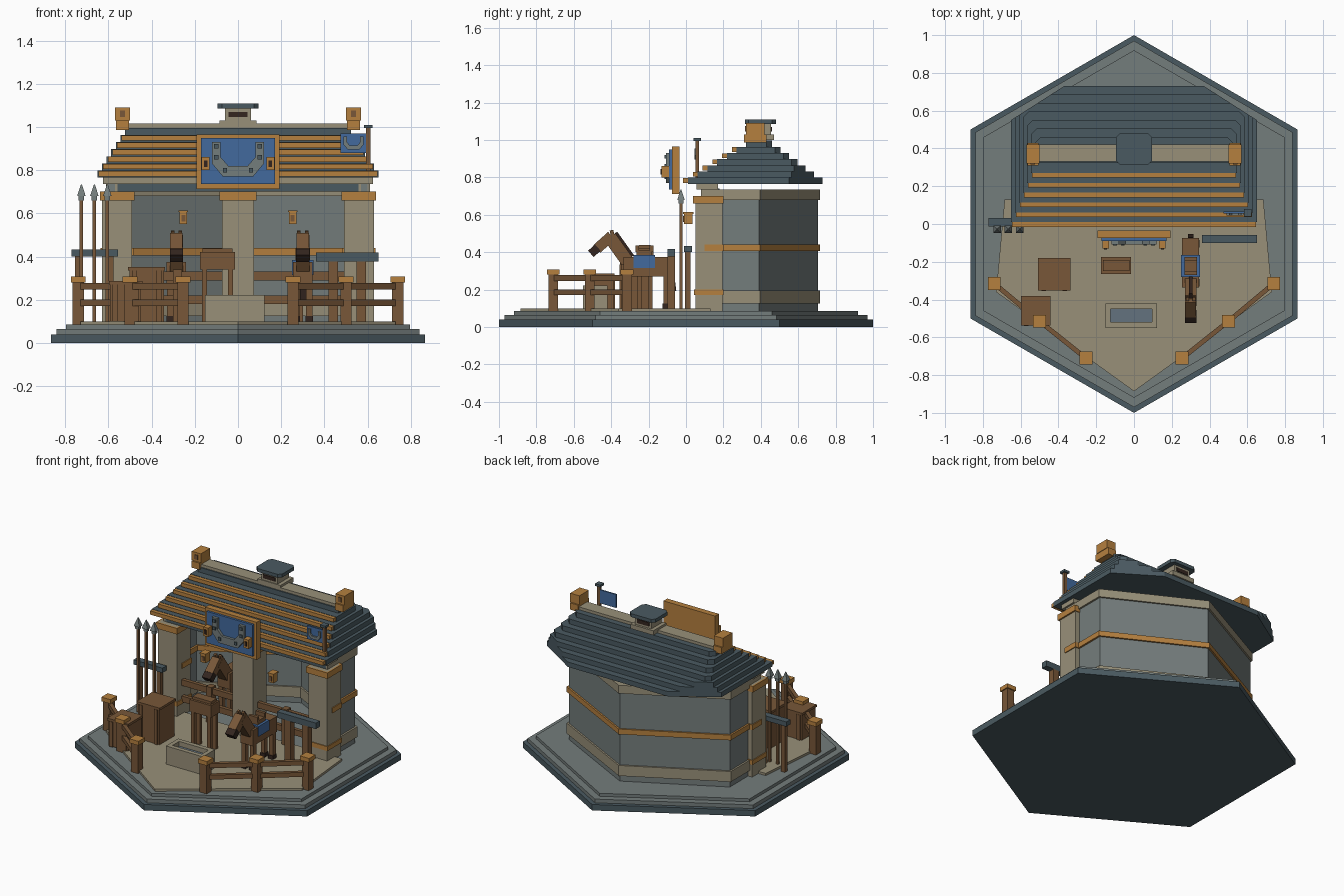
import bpy, bmesh, math
from mathutils import Vector, Matrix

cube = bpy.data.objects.get("Cube")
if cube:
    bpy.data.objects.remove(cube)


def material(name, code):
    """Flat material from an sRGB hex code, stored as linear values."""
    rgb = [int(code[i:i + 2], 16) / 255 for i in (0, 2, 4)]
    lin = [((c + 0.055) / 1.055) ** 2.4 for c in rgb] + [1]
    m = bpy.data.materials.new(name)
    m.use_nodes = True
    m.diffuse_color = lin
    m.node_tree.nodes["Principled BSDF"].inputs["Base Color"].default_value = lin
    return m


slate = material("slate", "4A5A61")
stone = material("grey stone", "747D7C")
sand = material("sandstone", "989079")
timber = material("golden timber", "B5803F")
brown = material("brown wood", "785738")
dark = material("dark brown", "33251F")
blue = material("blue cloth", "426A9E")
water = material("water", "64727E")


def finish(name, bm, mat):
    bmesh.ops.recalc_face_normals(bm, faces=bm.faces)
    me = bpy.data.meshes.new(name)
    bm.to_mesh(me)
    bm.free()
    me.materials.append(mat)
    ob = bpy.data.objects.new(name, me)
    bpy.context.collection.objects.link(ob)
    return ob


def box(name, x, y, z, mat, tilt=0.0, shift=(0, 0, 0)):
    """Box from x, y, z ranges, tilted about its own centre around x."""
    mid = Vector([(a + b) / 2 for a, b in (x, y, z)]) + Vector(shift)
    size = [b - a for a, b in (x, y, z)]
    bm = bmesh.new()
    bmesh.ops.create_cube(bm, size=1, matrix=Matrix.Translation(mid)
                          @ Matrix.Rotation(tilt, 4, 'X') @ Matrix.Diagonal((*size, 1)))
    return finish(name, bm, mat)


def prism(name, points, lo, hi, mat, upright=False):
    """Extruded outline: along z, or along y when upright."""
    bm = bmesh.new()
    put = (lambda p, d: (p[0], d, p[1])) if upright else (lambda p, d: (p[0], p[1], d))
    face = bm.faces.new([bm.verts.new(put(p, lo)) for p in points])
    res = bmesh.ops.extrude_face_region(bm, geom=[face])
    move = Vector(put((0, 0), hi - lo))
    bmesh.ops.translate(bm, vec=move, verts=[v for v in res["geom"] if isinstance(v, bmesh.types.BMVert)])
    return finish(name, bm, mat)


def beam(name, p, q, wide, high, mat):
    """Horizontal bar between two points."""
    p, q = Vector(p), Vector(q)
    d = q - p
    bm = bmesh.new()
    bmesh.ops.create_cube(bm, size=1, matrix=Matrix.Translation((p + q) / 2)
                          @ Matrix.Rotation(math.atan2(d.y, d.x), 4, 'Z') @ Matrix.Diagonal((d.length, wide, high, 1)))
    return finish(name, bm, mat)


def mirrored(half):
    return half + [(-x, y) for x, y in reversed(half)]


def hexagon(r):
    return [(r * math.sin(math.radians(60 * i)), r * math.cos(math.radians(60 * i))) for i in range(6)]


# Stepped base and yard
for name, r, lo, hi, mat in (("base_step", 1, 0, .04, slate), ("base_ledge", .97, .04, .065, stone),
                             ("base_top", .92, .065, .085, stone)):
    prism(name, hexagon(r), lo, hi, mat)
prism("yard_floor", mirrored([(0.001, -.885), (.73, -.36), (.685, .13)]), .085, .1, sand)


# Pointed stable wall with bands
def wall(name, grow, thick, lo, hi, mat):
    def path(g):
        return [(-.6 - g, .08), (-.6 - g, .39 + g * .55), (0, .705 + g), (.6 + g, .39 + g * .55), (.6 + g, .08)]
    prism(name, path(grow) + path(grow - thick)[::-1], lo, hi, mat)


wall("stable_wall", 0, .03, .085, .735, stone)
wall("plinth_band", .012, .054, .125, .195, sand)
wall("timber_band", .012, .054, .405, .44, timber)
wall("top_band", .012, .054, .68, .735, sand)

# Front pillars and header
for cx, w in ((-.56, .07), (0, .075), (.56, .07)):
    box("pillar", (cx - w, cx + w), (.05, .195), (.085, .7), sand)
    box("pillar_cap", (cx - w - .01, cx + w + .01), (.038, .2), (.66, .7), timber)
    if cx:
        box("pillar_band", (cx - w - .006, cx + w + .006), (.1, .2), (.405, .44), timber)
        box("pillar_foot", (cx - w - .006, cx + w + .006), (.044, .2), (.17, .2), timber)
box("header_core", (-.6, .6), (.08, .18), (.7, .74), slate)
box("header_beam", (-.625, .625), (.055, .17), (.735, .77), sand)

# Stepped roof with front battens
for i in range(7):
    w, y0, y1, z = .65 - .021 * i, .01 + .052 * i, .73 - .045 * i, .765 + .033 * i
    yc = min(.73 - .64 * (w - .37), y1 - .03)
    xc = min(.37 + (.73 - y1) / .64, w - .03)
    prism("roof_tier", mirrored([(w, y0), (w, yc), (xc, y1)]), z, z + .033, slate)
    if i < 6:
        box("roof_batten", (-w + .005, w - .005), (y0 - .025, y0 + .01), (z + .006, z + .031), timber)

# Ridge, finials and vent
box("ridge", (-.52, .52), (.33, .42), (.99, 1.015), sand)
for s in (-.535, .535):
    box("finial_foot", (s - .03, s + .03), (.31, .43), (.985, 1.03), timber)
    box("finial", (s - .034, s + .034), (.32, .42), (1.03, 1.09), timber)
    box("finial_inset", (s - .012, s + .012), (.315, .33), (1.045, 1.075), brown)
box("vent_foot", (-.085, .085), (.33, .47), (1.0, 1.03), sand)
box("vent", (-.06, .06), (.335, .455), (1.03, 1.09), sand)
box("vent_slot", (-.045, .045), (.33, .46), (1.045, 1.07), dark)
prism("vent_cap", mirrored([(.075, .315), (.095, .335), (.095, .46), (.075, .48)]), 1.085, 1.108, slate)


def horseshoe(cx, cz, s, y0, y1):
    half = [(0, -.08), (.07, -.08), (.12, -.02), (.12, .08), (.08, .08), (.08, .01), (.045, -.03), (0, -.03)]
    for side in (-1, 1):
        prism("horseshoe", [(cx + side * s * x, cz + s * z) for x, z in half], y0, y1, stone, True)


# Signboard
box("sign_board", (-.192, .192), (-.075, -.035), (.712, .965), timber)
box("sign_panel", (-.172, .172), (-.09, -.07), (.735, .948), blue)
horseshoe(0, .85, 1, -.108, -.088)
for s in (-1, 1):
    for x, z in ((.1, .91), (.1, .86), (.06, .8)):
        box("horseshoe_nail", (s * x - .01, s * x + .01), (-.115, -.1), (z - .01, z + .01), slate)
    box("sign_lamp", (s * .15 - .018, s * .15 + .018), (-.13, -.08), (.8, .86), timber)
    box("sign_lamp_pane", (s * .15 - .008, s * .15 + .008), (-.136, -.12), (.815, .845), dark)
    # Hanging lanterns
    box("lantern", (s * .253 - .018, s * .253 + .018), (-.01, .035), (.55, .605), timber)
    box("lantern_pane", (s * .253 - .009, s * .253 + .009), (-.016, 0), (.562, .592), brown)
    box("lantern_lid", (s * .253 - .022, s * .253 + .022), (-.015, .04), (.605, .614), timber)
    # Stall rails between pillars
    for z in (.2, .31):
        box("stall_rail", tuple(sorted((s * .075, s * .49))), (.1, .125), (z - .02, z + .02), brown)
    box("stall_post", (s * .28 - .02, s * .28 + .02), (.09, .135), (.085, .34), brown)

# Flag
box("flag_pole", (.593, .613), (.05, .07), (.77, 1.0), brown)
box("flag_pole_cap", (.583, .623), (.04, .08), (.995, 1.01), slate)
box("flag", (.475, .595), (.056, .066), (.88, .97), blue)
horseshoe(.535, .925, .38, .046, .058)

# Spear rack
for x in (-.725, -.665, -.605):
    box("spear_shaft", (x - .008, x + .008), (-.035, -.019), (.1, .67), brown)
    bm = bmesh.new()
    bmesh.ops.create_cone(bm, cap_ends=True, segments=4, radius1=.028, radius2=.003, depth=.055,
                          matrix=Matrix.Translation((x, -.027, .707)) @ Matrix.Rotation(math.pi / 4, 4, 'Z'))
    finish("spear_tip", bm, stone)
    box("spear_socket", (x - .013, x + .013), (-.04, -.014), (.66, .682), stone)
box("spear_rack_bar", (-.77, -.555), (-.012, .032), (.4, .432), slate)
for x in (-.74, -.59):
    box("spear_rack_post", (x - .014, x + .014), (-.005, .025), (.085, .4), brown)

# Hitching rail
box("hitch_bar", (.36, .65), (-.1, -.058), (.378, .418), slate)
for x in (.44, .57):
    box("hitch_post", (x - .022, x + .022), (-.1, -.058), (.1, .38), brown)

# Crates
for x, y, r, top in ((-.423, -.267, .08, .335), (-.52, -.46, .072, .27)):
    box("crate", (x - r, x + r), (y - r, y + r), (.1, top), brown)
    box("crate_lid", (x - r - .006, x + r + .006), (y - r - .006, y + r + .006), (top, top + .016), brown)
    for s in (-.7, .7):
        box("crate_slat", (x + s * r - .012, x + s * r + .012), (y - r - .008, y + r + .008), (.1, top), brown)

# Saddle stand
box("saddle_beam", (-.175, -.015), (-.265, -.175), (.34, .42), brown)
box("saddle_top", (-.165, -.025), (-.25, -.19), (.42, .438), brown)
for x in (-.155, -.035):
    for y in (-.25, -.19):
        box("saddle_leg", (x - .012, x + .012), (y - .012, y + .012), (.1, .34), brown)

# Water trough
box("trough_floor", (-.14, .11), (-.54, -.43), (.1, .19), water)
for y in (-.55, -.45):
    box("trough_side", (-.152, .123), (y, y + .03), (.1, .222), sand)
for x in (-.152, .095):
    box("trough_end", (x, x + .028), (-.55, -.42), (.1, .222), sand)

# Corner fences
for s in (-1, 1):
    spots = [(s * .74, -.315), (s * .5, -.515), (s * .255, -.71)]
    for x, y in spots:
        box("fence_post", (x - .026, x + .026), (y - .026, y + .026), (.085, .28), brown)
        box("fence_cap", (x - .034, x + .034), (y - .034, y + .034), (.28, .308), timber)
    for a, b in zip(spots, spots[1:]):
        for z in (.185, .262):
            beam("fence_rail", (*a, z), (*b, z), .025, .03, brown)


# Horses
def horse(dx, dy, saddled):
    def part(name, w, y, z, mat, tilt=0.0, x=0.0):
        box(name, (x - w, x + w), y, z, mat, tilt, (dx, dy, 0))
    part("horse_body", .045, (-.335, -.075), (.27, .375), brown)
    part("horse_neck", .03, (-.395, -.325), (.335, .495), brown, .62)
    part("horse_mane", .01, (-.35, -.32), (.36, .515), dark, .62)
    part("horse_head", .029, (-.49, -.385), (.425, .48), brown, .73)
    part("horse_muzzle", .031, (-.515, -.465), (.385, .43), dark, .73)
    part("horse_blaze", .012, (-.475, -.405), (.468, .474), sand, .73, 0)
    part("horse_tail", .014, (-.085, -.062), (.19, .36), dark, .12)
    for s in (-.03, .03):
        part("horse_ear", .008, (-.405, -.385), (.485, .518), brown, .2, s * .6)
        for y in (-.31, -.105):
            part("horse_leg", .014, (y - .016, y + .016), (.12, .28), brown, 0, s)
            part("horse_hoof", .017, (y - .02, y + .019), (.1, .125), dark, 0, s)
    if saddled:
        part("saddle_cloth", .05, (-.28, -.165), (.315, .384), blue)
        part("saddle_seat", .033, (-.265, -.185), (.38, .41), brown)
        for y in (-.27, -.195):
            part("saddle_horn", .033, (y, y + .02), (.4, .436), brown)


horse(.3, 0, True)
horse(-.285, .59, False)
